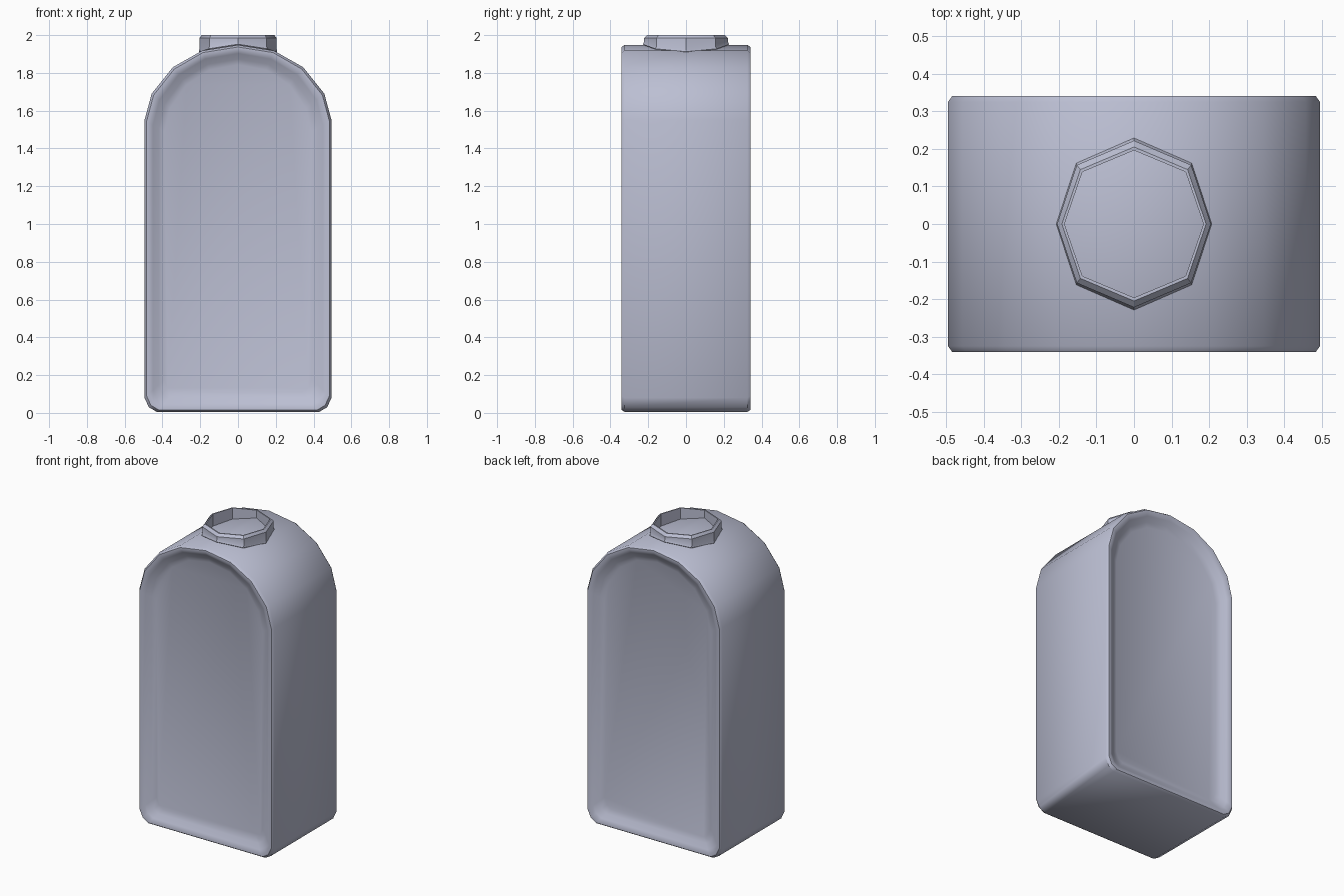
import bpy
import bmesh
import math

cube = bpy.data.objects.get("Cube")
if cube:
    bpy.data.objects.remove(cube, do_unlink=True)

plastic = bpy.data.materials.new("pale_lavender_grey")
plastic.use_nodes = True
colour = (0.50, 0.52, 0.65, 1)
plastic.diffuse_color = colour
plastic.node_tree.nodes["Principled BSDF"].inputs["Base Color"].default_value = colour

# Right half of the arched outline, bottom to shoulder
HALF = [(0.43, 0.005), (0.472, 0.03), (0.495, 0.08), (0.495, 1.55),
        (0.457, 1.69), (0.345, 1.83), (0.19, 1.918)]
APEX = (0, 1.948)
OUTLINE = HALF + [APEX] + [(-x, z) for x, z in reversed(HALF)]


def roof_height(x):
    """Height of the body's arch at x, near the neck."""
    knots = [APEX] + HALF[:-3:-1]
    for (x0, z0), (x1, z1) in zip(knots, knots[1:]):
        if abs(x) <= x1:
            return z0 + (z1 - z0) * (abs(x) - x0) / (x1 - x0)


def loft(name, rings, capped, closed, angle):
    """Skin a stack of point rings and shade it smooth below an angle."""
    bm = bmesh.new()
    loops = [[bm.verts.new(p) for p in ring] for ring in rings]
    pairs = list(zip(loops, loops[1:]))
    if closed:
        pairs.append((loops[-1], loops[0]))
    for a, b in pairs:
        for i in range(len(a)):
            j = (i + 1) % len(a)
            bm.faces.new((a[i], a[j], b[j], b[i]))
    if capped:
        bm.faces.new(loops[0])
        bm.faces.new(loops[-1])
    bmesh.ops.recalc_face_normals(bm, faces=bm.faces)
    mesh = bpy.data.meshes.new(name)
    bm.to_mesh(mesh)
    bm.free()
    mesh.materials.append(plastic)
    obj = bpy.data.objects.new(name, mesh)
    bpy.context.collection.objects.link(obj)
    bpy.ops.object.select_all(action="DESELECT")
    obj.select_set(True)
    bpy.context.view_layer.objects.active = obj
    bpy.ops.object.shade_smooth_by_angle(angle=math.radians(angle))
    return obj


def body_ring(inset, y):
    mid = APEX[1] / 2
    sx, sz = 1 - inset / 0.495, 1 - inset / mid
    return [(x * sx, y, mid + (z - mid) * sz) for x, z in OUTLINE]


# Body with thin rims and dished panels on front and back
SIDE = [(0.105, 0.298), (0.075, 0.31), (0.045, 0.33), (0.026, 0.341),
        (0.011, 0.341), (0, 0.325)]
rings = [body_ring(d, -y) for d, y in SIDE]
rings += [body_ring(d, y) for d, y in reversed(SIDE)]
loft("bottle_body", rings, True, False, 38)


# Open eight-sided neck seated on the arch
def neck_ring(rx, ry, z=None, lift=0):
    ring = []
    for i in range(8):
        a = i * math.pi / 4
        x = rx * math.cos(a) * (1.05 if i % 2 else 1)
        y = ry * math.sin(a)
        ring.append((x, y, roof_height(x) + lift if z is None else z))
    return ring


loft("neck_collar", [
    neck_ring(0.200, 0.216, lift=-0.01),
    neck_ring(0.207, 0.229, lift=0.004),
    neck_ring(0.205, 0.222, lift=0.014),
    neck_ring(0.205, 0.222, z=1.984),
    neck_ring(0.192, 0.205, z=2.0),
    neck_ring(0.185, 0.196, z=2.0),
    neck_ring(0.185, 0.196, lift=-0.01),
], False, True, 30)
